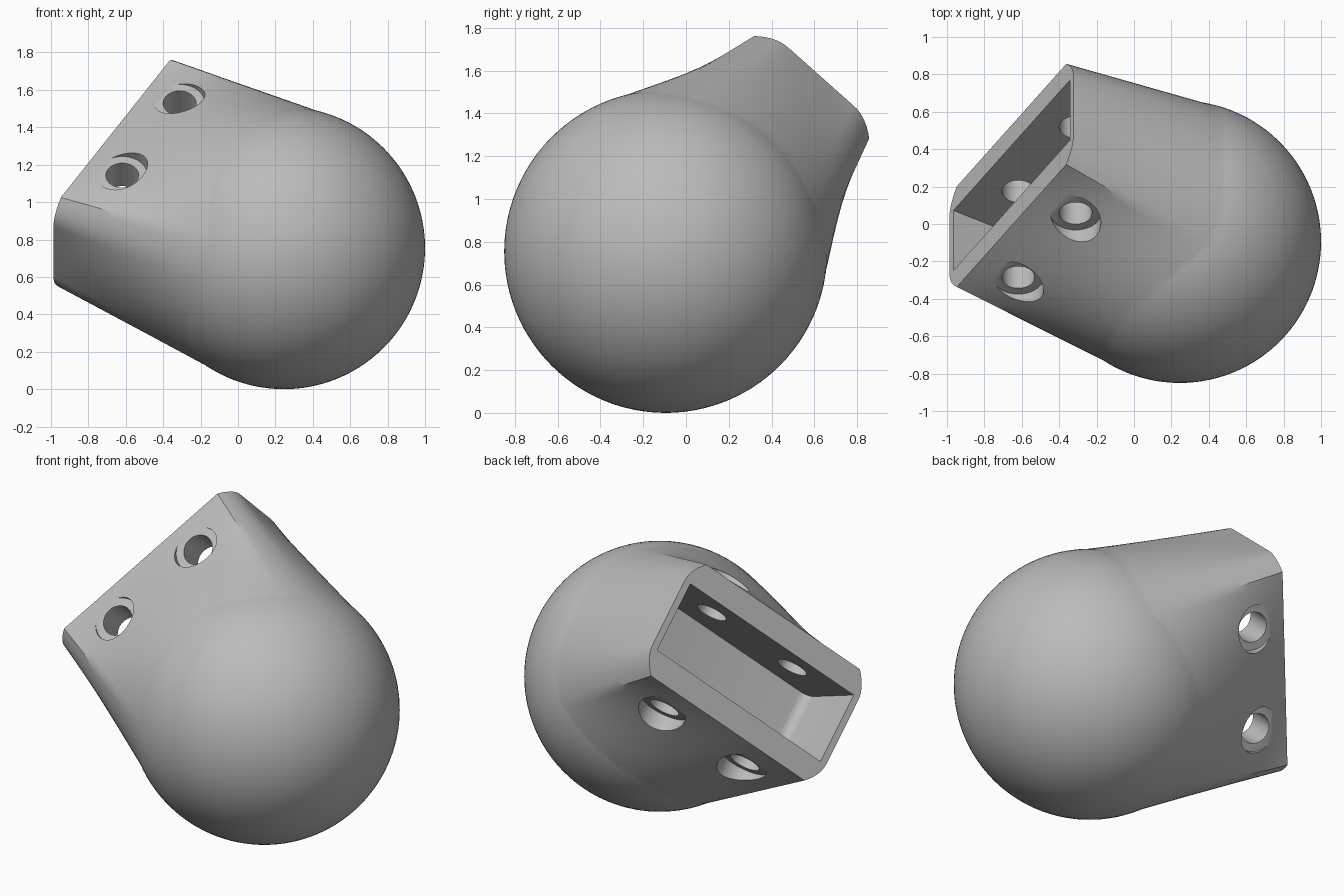
import bpy, bmesh, math
from mathutils import Matrix, Vector

cube = bpy.data.objects.get("Cube")
if cube:
    bpy.data.objects.remove(cube, do_unlink=True)

R = 0.755                    # ball radius
MOUTH = 1.046                # distance from ball centre to socket mouth
HALF_L, HALF_FLAT, HALF_W = 0.65, 0.573, 0.36
SIDES, RINGS = 128, 20

grey = bpy.data.materials.new("plain grey")
grey.use_nodes = True
grey.diffuse_color = (0.5, 0.5, 0.5, 1)
grey.node_tree.nodes["Principled BSDF"].inputs["Base Color"].default_value = grey.diffuse_color


def finish(bm, name):
    bmesh.ops.recalc_face_normals(bm, faces=bm.faces)
    mesh = bpy.data.meshes.new(name)
    bm.to_mesh(mesh)
    bm.free()
    mesh.materials.append(grey)
    obj = bpy.data.objects.new(name, mesh)
    bpy.context.collection.objects.link(obj)
    return obj


def mouth_outline(a):
    """Long plate outline with straight sides and rounded-off ends."""
    c, s = math.cos(a), math.sin(a)
    off = math.asin(min(abs(s), abs(c))) / (math.pi / 4)
    if abs(s) >= abs(c):
        u, w = HALF_FLAT * off, HALF_W
    else:
        w = HALF_W * off
        u = HALF_L - (HALF_L - HALF_FLAT) * (max(0, w - 0.205) / (HALF_W - 0.205)) ** 2
    return math.copysign(u, c), math.copysign(w, s)


def neck():
    """Loft from the ball's equator to the mouth outline."""
    bm = bmesh.new()
    rings = []
    for i in range(-1, RINGS + 1):
        s = max(i, 0) / RINGS
        ring = []
        for k in range(SIDES):
            a = math.tau * k / SIDES
            r = R - 0.002 if i >= 0 else 0.6
            u, w = mouth_outline(a)
            x = r * math.cos(a) * (1 - s) + u * s
            y = r * math.sin(a) * (1 - s) + w * s
            y += math.copysign(0.34 * s * (1 - s) ** 2 * max(0, -math.cos(2 * a)), w)
            ring.append(bm.verts.new((x, y, s * MOUTH if i >= 0 else -0.1)))
        rings.append(ring)
    for lo, hi in zip(rings, rings[1:]):
        for k in range(SIDES):
            j = (k + 1) % SIDES
            bm.faces.new((lo[k], lo[j], hi[j], hi[k]))
    bm.faces.new(rings[0])
    bm.faces.new(rings[-1])
    return finish(bm, "neck")


def cylinder(name, radius, y0, y1, x, z):
    bm = bmesh.new()
    place = Matrix.Translation((x, (y0 + y1) / 2, z)) @ Matrix.Rotation(math.pi / 2, 4, "X")
    bmesh.ops.create_cone(bm, cap_ends=True, segments=48, radius1=radius, radius2=radius,
                          depth=abs(y1 - y0), matrix=place)
    return finish(bm, name)


def pocket():
    """Box cutter with rounded floor edges at its short ends."""
    bm = bmesh.new()
    bmesh.ops.create_cube(bm, size=1, matrix=Matrix.Translation((0, 0, MOUTH - 0.2))
                          @ Matrix.Diagonal((1.22, 0.43, 0.6, 1)))
    ends = [e for e in bm.edges if e.calc_length() < 0.5
            and all(v.co.z < MOUTH - 0.4 for v in e.verts)]
    bmesh.ops.bevel(bm, geom=ends, offset=0.06, segments=6, profile=0.5, affect="EDGES")
    return finish(bm, "pocket_cutter")


def combine(target, tool, operation):
    mod = target.modifiers.new(tool.name, "BOOLEAN")
    mod.operation, mod.solver, mod.object = operation, "EXACT", tool
    bpy.context.view_layer.objects.active = target
    bpy.ops.object.modifier_apply(modifier=mod.name)
    bpy.data.objects.remove(tool, do_unlink=True)


# Ball joined to the neck
bm = bmesh.new()
bmesh.ops.create_uvsphere(bm, u_segments=96, v_segments=64, radius=R)
body = finish(bm, "ball_socket_body")
combine(body, neck(), "UNION")

# Mouth pocket, through holes and bolt-head recesses
combine(body, pocket(), "DIFFERENCE")
for x in (-0.3, 0.3):
    z = MOUTH - 0.22
    combine(body, cylinder("hole_cutter", 0.088, -1, 1, x, z), "DIFFERENCE")
    for side in (-1, 1):
        combine(body, cylinder("recess_cutter", 0.135, side * 0.4, side, x, z), "DIFFERENCE")

# Tilt the whole part into place
axis = Vector((-0.859, 0.339, 0.381)).normalized()
across = Vector((0, 0.747, -0.664))
across = (across - axis * across.dot(axis)).normalized()
along = across.cross(axis)
tilt = Matrix((along, across, axis)).transposed().to_4x4()
body.data.transform(Matrix.Translation((0.245, -0.095, R)) @ tilt)

bpy.ops.object.select_all(action="DESELECT")
body.select_set(True)
bpy.context.view_layer.objects.active = body
bpy.ops.object.shade_smooth_by_angle(angle=math.radians(30))
